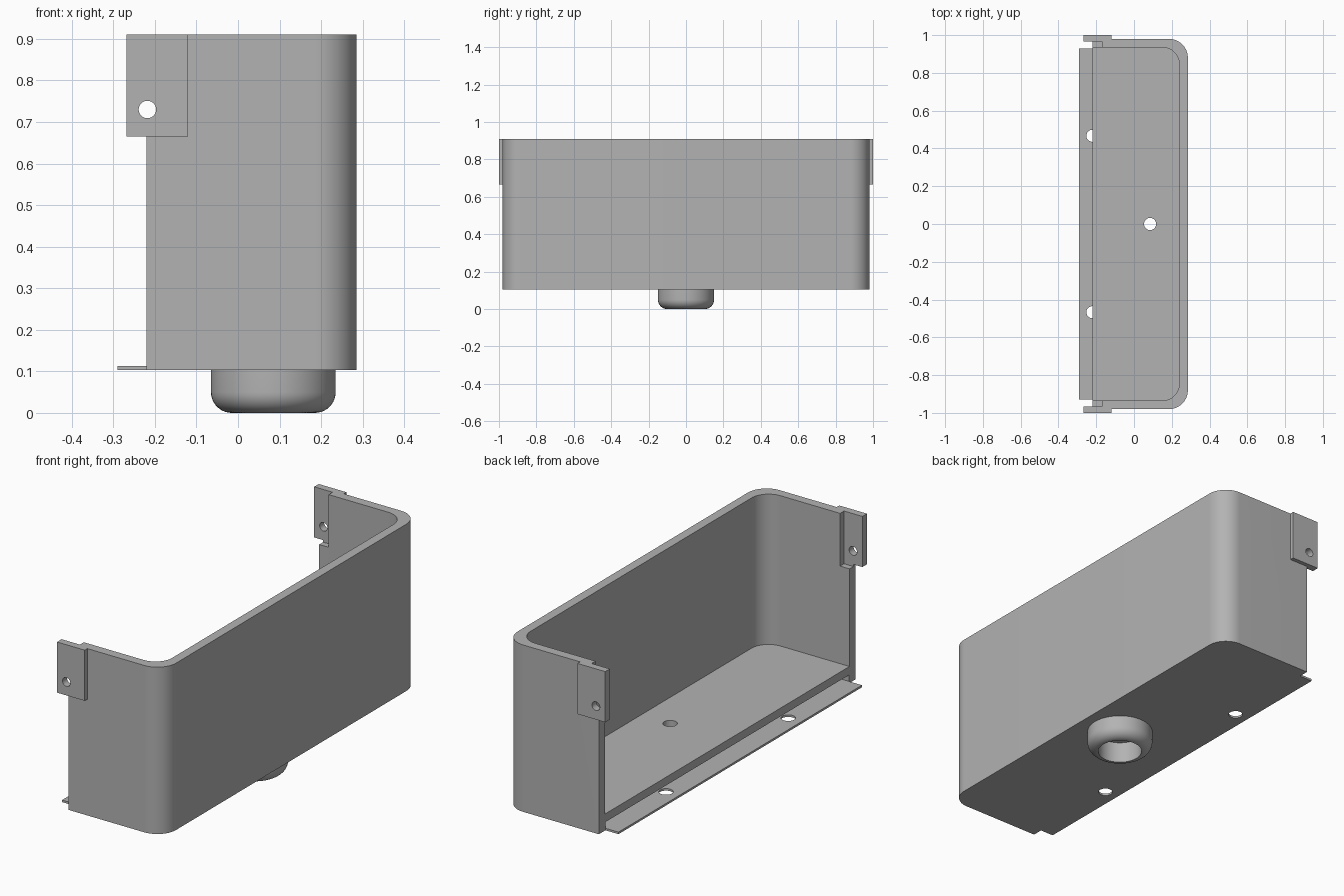
import bpy, bmesh, math

if "Cube" in bpy.data.objects:
    bpy.data.objects.remove(bpy.data.objects["Cube"], do_unlink=True)

grey = bpy.data.materials.new("light grey")
grey.use_nodes = True
colour = (0.45, 0.45, 0.45, 1)
grey.diffuse_color = colour
grey.node_tree.nodes["Principled BSDF"].inputs["Base Color"].default_value = colour

BACK, BOTTOM, TOP = -0.22, 0.103, 0.91
LIP_TOP = BOTTOM + 0.01
AXIS_X = 0.085


def add_object(name, bm):
    bmesh.ops.recalc_face_normals(bm, faces=bm.faces)
    mesh = bpy.data.meshes.new(name)
    bm.to_mesh(mesh)
    bm.free()
    mesh.materials.append(grey)
    obj = bpy.data.objects.new(name, mesh)
    bpy.context.collection.objects.link(obj)
    return obj


def prism(name, points, z0, z1):
    bm = bmesh.new()
    face = bm.faces.new([bm.verts.new((x, y, z0)) for x, y in points])
    out = bmesh.ops.extrude_face_region(bm, geom=[face])
    verts = [v for v in out["geom"] if isinstance(v, bmesh.types.BMVert)]
    bmesh.ops.translate(bm, verts=verts, vec=(0, 0, z1 - z0))
    return add_object(name, bm)


def box(name, x0, x1, y0, y1, z0, z1):
    return prism(name, [(x0, y0), (x1, y0), (x1, y1), (x0, y1)], z0, z1)


def tray_outline(x0, x1, half, r, steps=16):
    # rectangle whose two +x corners are rounded
    arc = [(x1 - r + r * math.cos(a), half - r + r * math.sin(a))
           for a in (math.pi / 2 * i / steps for i in range(steps + 1))]
    return [(x0, -half)] + [(x, -y) for x, y in reversed(arc)] + arc + [(x0, half)]


def circle(x, y, r, n=40):
    return [(x + r * math.cos(math.tau * i / n), y + r * math.sin(math.tau * i / n))
            for i in range(n)]


def boolean(obj, tool, operation="DIFFERENCE"):
    mod = obj.modifiers.new(operation, "BOOLEAN")
    mod.operation, mod.object, mod.solver = operation, tool, "EXACT"
    bpy.context.view_layer.objects.active = obj
    bpy.ops.object.modifier_apply(modifier=mod.name)
    bpy.data.objects.remove(tool, do_unlink=True)


def shade(obj):
    bpy.ops.object.select_all(action="DESELECT")
    obj.select_set(True)
    bpy.context.view_layer.objects.active = obj
    bpy.ops.object.shade_smooth_by_angle(angle=math.radians(30))


# Open-backed tray with a thin lip along the back edge
tray = prism("tray", tray_outline(-0.29, 0.285, 0.98, 0.1), BOTTOM, TOP)
boolean(tray, box("trim", -0.5, BACK, -1.5, 1.5, LIP_TOP, 1.5))
for s in (-1, 1):
    y0, y1 = sorted((s * 0.93, s * 1.5))
    boolean(tray, box("trim", -0.5, BACK, y0, y1, 0, 1.5))

# Main cavity, and the narrow slot between floor and bottom skin
boolean(tray, prism("cavity", tray_outline(-0.5, 0.24, 0.935, 0.09), 0.183, 1.5))
boolean(tray, prism("slot", tray_outline(-0.5, 0.24, 0.93, 0.09), LIP_TOP, 0.143))

# Mounting tabs with a recess behind each
for s in (-1, 1):
    y0, y1 = sorted((s * 0.95, s * 1.0))
    boolean(tray, box("tab", -0.268, -0.12, y0, y1, 0.665, TOP), "UNION")
    y0, y1 = sorted((s * 0.9, s * 0.965))
    boolean(tray, box("recess", -0.5, -0.17, y0, y1, 0.655, 1.5))

# Tab holes, lip holes and the centre hole
pin = prism("tab_hole", circle(0, 0, 0.021), -1.5, 1.5)
pin.rotation_euler.x = math.pi / 2
pin.location = (-0.218, 0, 0.73)
bpy.context.view_layer.update()
boolean(tray, pin)
for s in (-1, 1):
    boolean(tray, prism("lip_hole", circle(BACK, s * 0.467, 0.032), 0, 0.13))
boolean(tray, prism("centre_hole", circle(AXIS_X, 0, 0.032), -0.1, 0.5))
shade(tray)

# Hollow round boss under the floor, with a rounded lower rim
R, FILLET, BORE = 0.15, 0.05, 0.1
profile = [(BORE, BOTTOM)]
profile += [(R - FILLET + FILLET * math.sin(a), FILLET - FILLET * math.cos(a))
            for a in (math.pi / 2 * i / 10 for i in range(11))]
profile.append((R, BOTTOM))
bm = bmesh.new()
verts = [bm.verts.new((AXIS_X + r, 0, z)) for r, z in profile]
edges = [bm.edges.new((a, b)) for a, b in zip(verts, verts[1:] + verts[:1])]
bmesh.ops.spin(bm, geom=verts + edges, cent=(AXIS_X, 0, 0), axis=(0, 0, 1),
               angle=math.tau, steps=64)
bmesh.ops.remove_doubles(bm, verts=bm.verts, dist=1e-5)
shade(add_object("boss", bm))
